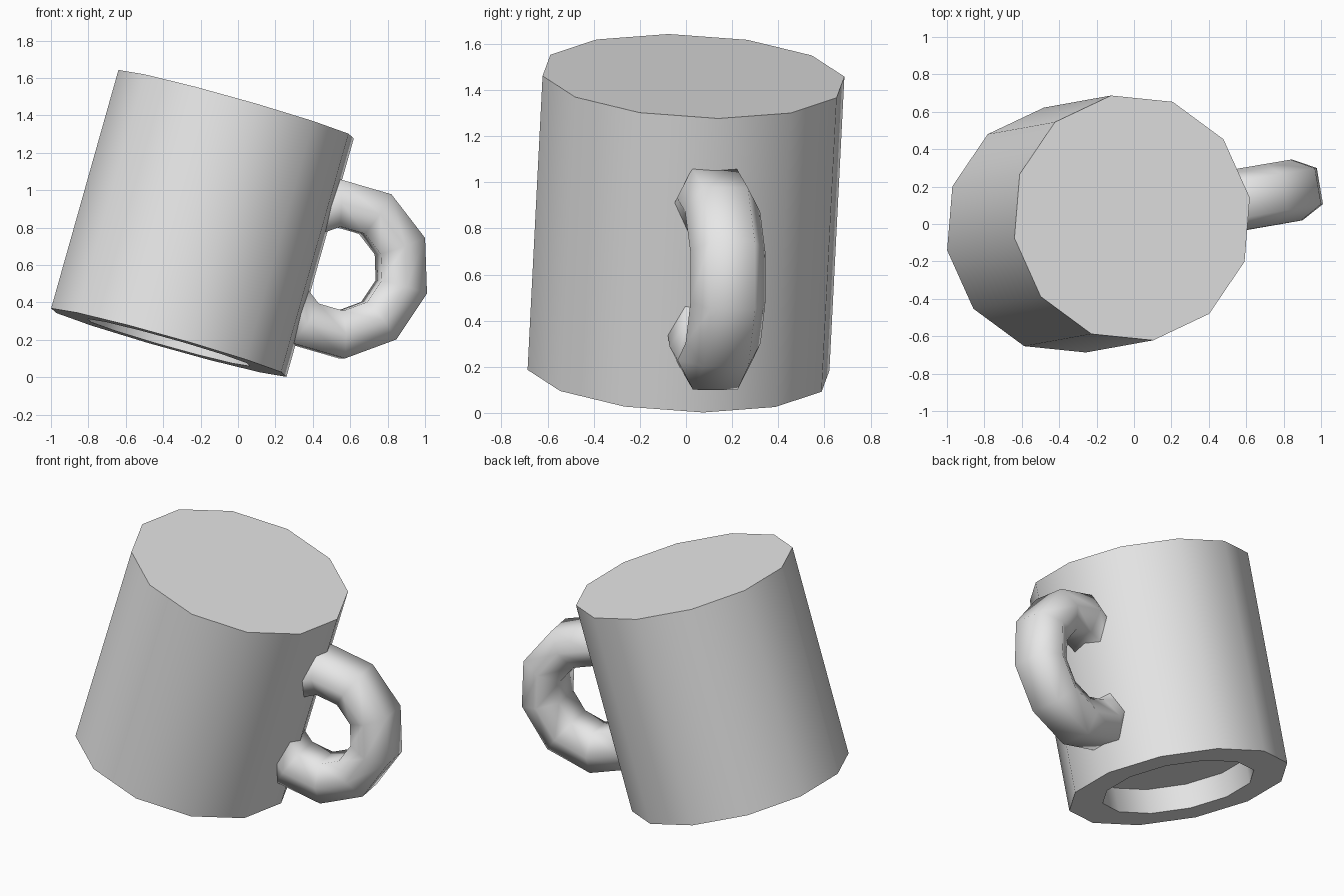
import bpy, bmesh, math
from mathutils import Matrix, Vector

cube = bpy.data.objects.get("Cube")
if cube:
    bpy.data.objects.remove(cube, do_unlink=True)

SIDES = 12
RADIUS, RIM_RADIUS = 0.664, 0.46
LENGTH, RECESS = 1.326, 0.15

# Tilted frame of the mug: origin at the lower rim centre, x towards the handle
axis = Vector((0.36, 0.065, 1.275)).normalized()
side = Vector((0.63, 0.108, -0.18))
side = (side - axis * side.dot(axis)).normalized()
frame = Matrix((side, axis.cross(side), axis)).transposed().to_4x4()
frame.translation = (-0.37, -0.0325, 0.185)

grey = bpy.data.materials.new("light grey")
grey.use_nodes = True
colour = (0.8, 0.8, 0.8, 1)
grey.diffuse_color = colour
grey.node_tree.nodes["Principled BSDF"].inputs["Base Color"].default_value = colour


def finish(name, bm, angle):
    bmesh.ops.recalc_face_normals(bm, faces=bm.faces)
    mesh = bpy.data.meshes.new(name)
    bm.to_mesh(mesh)
    bm.free()
    mesh.materials.append(grey)
    mesh.transform(frame)
    obj = bpy.data.objects.new(name, mesh)
    bpy.context.collection.objects.link(obj)
    bpy.ops.object.select_all(action="DESELECT")
    obj.select_set(True)
    bpy.context.view_layer.objects.active = obj
    bpy.ops.object.shade_smooth_by_angle(angle=math.radians(angle))
    return obj


# Body: closed top, thick lower rim around a shallow recess
bm = bmesh.new()
rings = []
for r, z in ((RADIUS, LENGTH), (RADIUS, 0), (RIM_RADIUS, 0), (RIM_RADIUS, RECESS)):
    turns = [2 * math.pi * i / SIDES for i in range(SIDES)]
    rings.append([bm.verts.new((r * math.cos(a), r * math.sin(a), z)) for a in turns])
for upper, lower in zip(rings, rings[1:]):
    for i in range(SIDES):
        j = (i + 1) % SIDES
        bm.faces.new((upper[i], upper[j], lower[j], lower[i]))
bm.faces.new(rings[0])
bm.faces.new(rings[-1])
finish("mug_body", bm, 50)

# Handle: six-sided ring of ten segments, sunk into the body wall
bm = bmesh.new()
centre = Vector((0.778, 0, 0.634))
section = [(0.48, 0.098), (0.48, -0.098), (0.352, -0.165),
           (0.225, -0.098), (0.225, 0.098), (0.352, 0.165)]
verts = [bm.verts.new(centre + Vector((r, y, 0))) for r, y in section]
edges = [bm.edges.new((verts[i - 1], verts[i])) for i in range(len(verts))]
bmesh.ops.spin(bm, geom=verts + edges, cent=centre, axis=(0, 1, 0),
               angle=2 * math.pi, steps=10, use_merge=True)
bmesh.ops.remove_doubles(bm, verts=bm.verts, dist=0.001)
finish("mug_handle", bm, 80)
